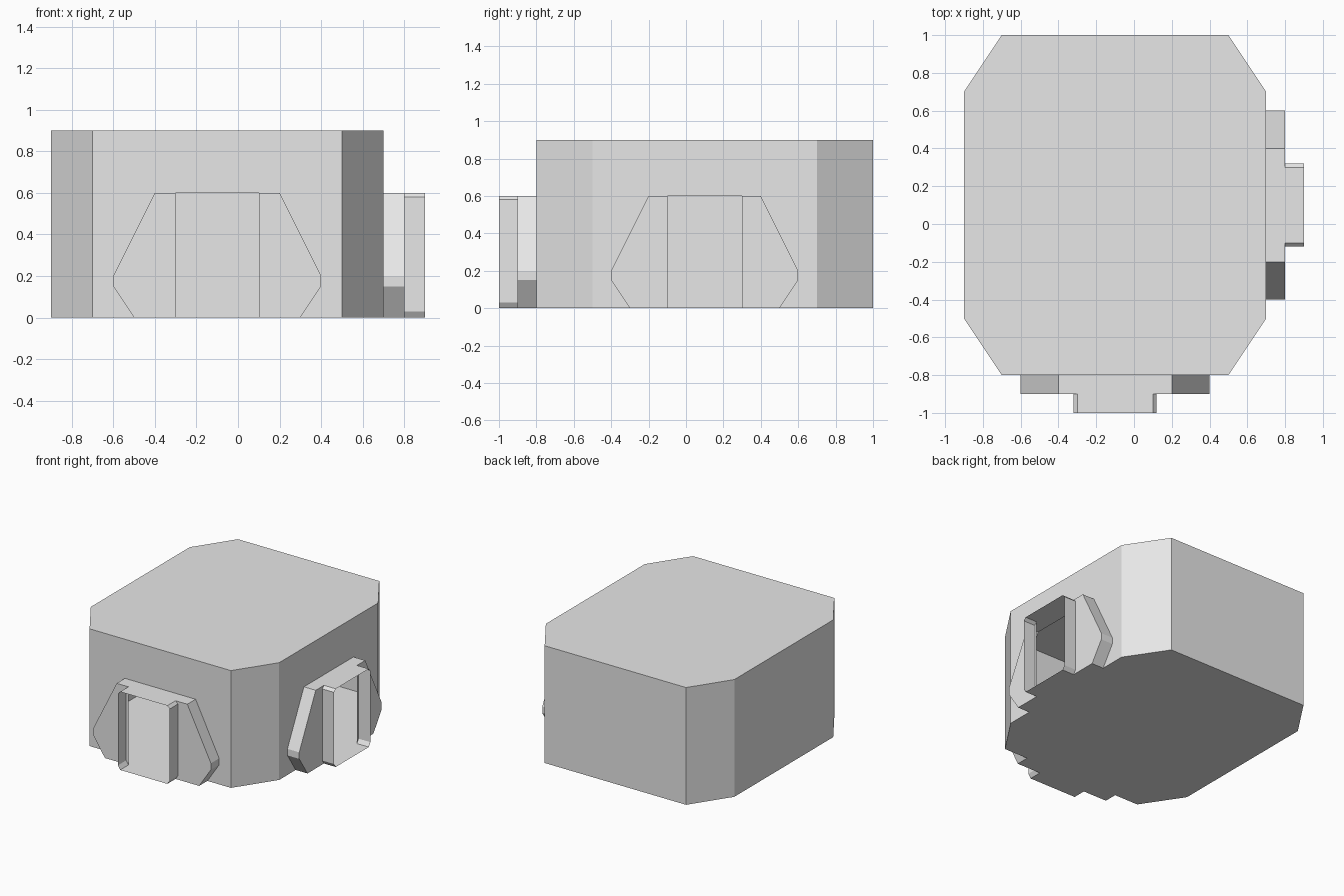
import bpy
from mathutils import Vector

cube = bpy.data.objects.get("Cube")
if cube:
    bpy.data.objects.remove(cube, do_unlink=True)

# Single grey finish
grey = bpy.data.materials.new("plain grey")
grey.use_nodes = True
grey.diffuse_color = (0.8, 0.8, 0.8, 1)
grey.node_tree.nodes["Principled BSDF"].inputs["Base Color"].default_value = grey.diffuse_color


def make_shell(name, polygons, centre):
    """Join polygons into a thin shell whose faces point away from centre."""
    points, faces = [], []
    for poly in polygons:
        poly = [Vector(p) for p in poly]
        normal = Vector()
        for a, b in zip(poly, poly[1:] + poly[:1]):
            normal += a.cross(b)
        if normal.dot(poly[0] - Vector(centre)) < 0:
            poly.reverse()
        face = []
        for p in poly:
            key = tuple(round(c, 4) for c in p)
            if key not in points:
                points.append(key)
            face.append(points.index(key))
        faces.append(face)
    mesh = bpy.data.meshes.new(name)
    mesh.from_pydata(points, [], faces)
    mesh.materials.append(grey)
    obj = bpy.data.objects.new(name, mesh)
    bpy.context.collection.objects.link(obj)


def mirrored(half):
    """Closed outline, from the bottom left over the top to the bottom right."""
    return [(-u, z) for u, z in half] + [(u, z) for u, z in reversed(half)]


def band(outline, near, far, place):
    """Walls of an outline between two depths."""
    return [[place(*a, near), place(*b, near), place(*b, far), place(*a, far)]
            for a, b in zip(outline, outline[1:] + outline[:1])]


def on_front(u, z, depth):
    return (u - 0.1, -0.8 - depth, z)


def on_side(u, z, depth):
    return (0.7 + depth, u + 0.1, z)


# Half outlines of the flared surround and of the projecting frame
HEIGHT = 0.9
flare = [(0.4, 0), (0.5, 0.15), (0.5, 0.2), (0.3, 0.6), (0.2, 0.6)]
surround = mirrored([(0.2, 0)] + flare)
frame = mirrored([(0.2, 0), (0.22, 0.03), (0.22, 0.58), (0.2, 0.6)])

# Hollow body with chamfered corners
plan = [(-0.7, -0.8), (0.5, -0.8), (0.7, -0.5), (0.7, 0.7),
        (0.5, 1), (-0.7, 1), (-0.9, 0.7), (-0.9, -0.5)]
body = [[(x, y, z) for x, y in plan] for z in (0, HEIGHT)]
for i, (a, b) in enumerate(zip(plan, plan[1:] + plan[:1])):
    wall = [(*a, 0)]
    if i in (0, 2):  # the front and side walls open into the doorways
        place = on_front if i == 0 else on_side
        wall += [place(u, z, 0) for u, z in mirrored(flare)]
    wall += [(*b, 0), (*b, HEIGHT), (*a, HEIGHT)]
    body.append(wall)
make_shell("body", body, (-0.1, 0.1, 0.45))

# Doorways: flared surround, two face panels and an open frame
for name, place in (("front_doorway", on_front), ("side_doorway", on_side)):
    parts = band(surround, 0, 0.1, place) + band(frame, 0.1, 0.2, place)
    for side in (-1, 1):
        parts.append([place(side * u, z, 0.1) for u, z in [(0.2, 0)] + flare])
    make_shell(name, parts, place(0, 0.3, 0))
